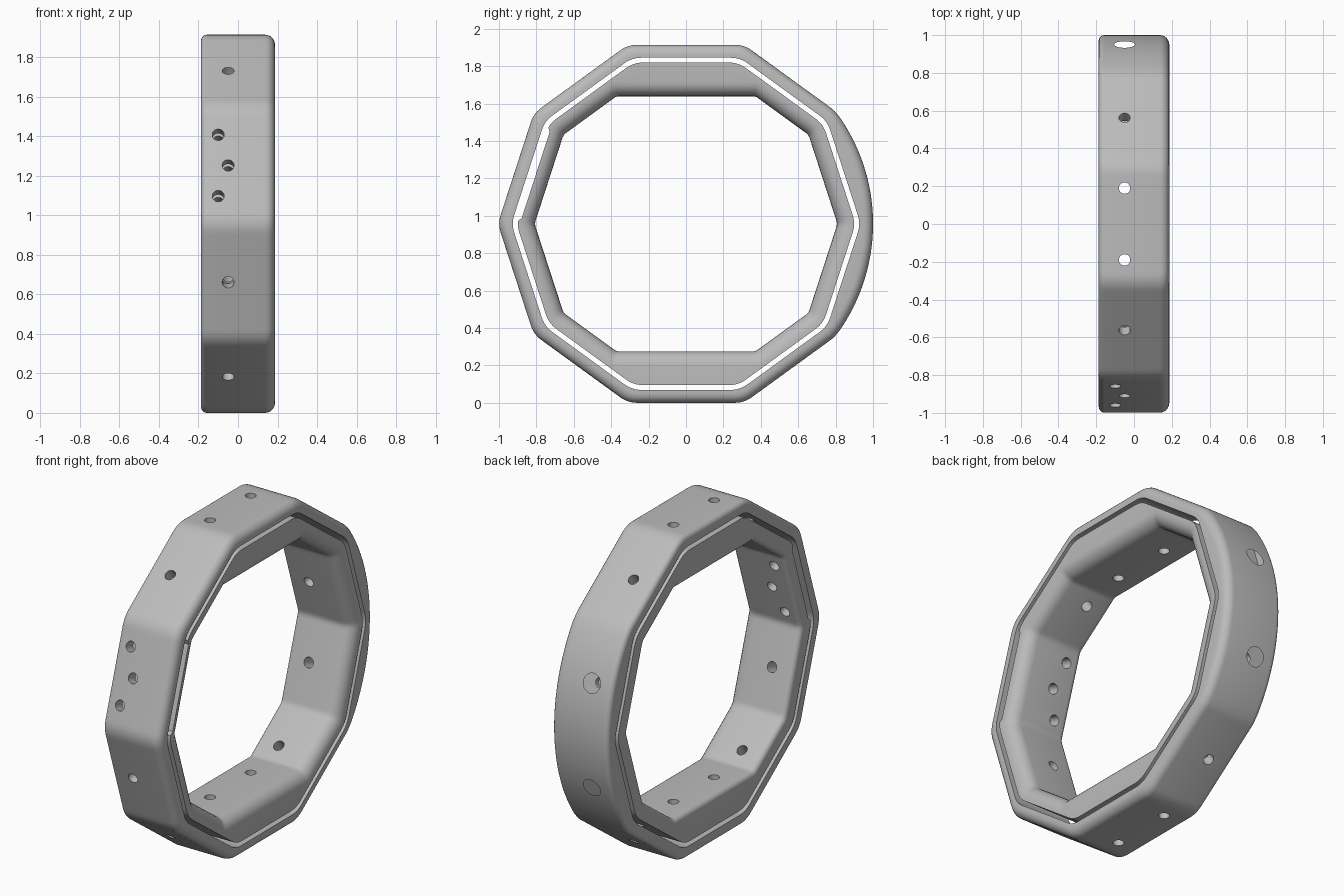
import bpy, bmesh
from math import radians, sin, cos, tan, atan, sqrt, pi
from mathutils import Matrix, Vector

cube = bpy.data.objects.get("Cube")
if cube:
    bpy.data.objects.remove(cube, do_unlink=True)

MID_Z = 0.957
HALF = radians(18)
STEPS = 360
WIDTH = 0.187

grey = bpy.data.materials.new("plain grey")
grey.use_nodes = True
grey.diffuse_color = (0.5, 0.5, 0.5, 1)
grey.node_tree.nodes["Principled BSDF"].inputs["Base Color"].default_value = (0.5, 0.5, 0.5, 1)


def decagon(deg, apothem, fillet):
    """Radius of a round-cornered decagon in the given direction."""
    t = radians(abs(deg % 36 - 18))          # angle from the face edge direction
    t = abs(t - 0) if deg % 36 != 18 else 0
    t = radians(abs((deg + 18) % 36 - 18))   # angle from the nearest corner
    flat = apothem - fillet
    if t > HALF - atan(flat * tan(HALF) / apothem):
        return apothem / cos(HALF - t)
    c = flat / cos(HALF)
    return c * cos(t) + sqrt(fillet ** 2 - (c * sin(t)) ** 2)


# Outlines: d moves the outline outwards
def band_outside(deg, d):
    r = decagon(deg, 0.957 + d, 0.15)
    return max(r, 1.0 + d) if deg < 36 or deg > 324 else r   # round back


def band_inside(deg, d):
    return decagon(deg, 0.888 + d, 0.15)


def liner_outside(deg, d):
    recess = 0.018 if 146 <= deg <= 178 else 0               # front pocket
    return decagon(deg, 0.862 + d - recess, 0.15)


def liner_inside(deg, d):
    s = abs(sin(radians(deg)))
    return min(decagon(deg, 0.77 + d, 0.05), (0.682 + d) / max(s, 0.01))


def rounded_side(outline, big, small, sign):
    """Cross-section points from -x to +x with a fillet at each end."""
    pts = []
    for i in range(7):
        a = i / 6 * pi / 2
        pts.append((outline, -sign * small * (1 - sin(a)), -WIDTH + small * (1 - cos(a))))
    for i in range(7):
        a = i / 6 * pi / 2
        pts.append((outline, -sign * big * (1 - cos(a)), WIDTH - big * (1 - sin(a))))
    return pts


def ring(name, section):
    bm = bmesh.new()
    loops = []
    for outline, d, x in section:
        loop = []
        for i in range(STEPS):
            deg = i * 360 / STEPS
            r = outline(deg, d)
            loop.append(bm.verts.new((x, r * cos(radians(deg)), MID_Z + r * sin(radians(deg)))))
        loops.append(loop)
    for a, b in zip(loops, loops[1:] + loops[:1]):
        for i in range(STEPS):
            j = (i + 1) % STEPS
            bm.faces.new((a[i], a[j], b[j], b[i]))
    bmesh.ops.recalc_face_normals(bm, faces=bm.faces)
    return finish(name, bm)


def finish(name, bm):
    mesh = bpy.data.meshes.new(name)
    bm.to_mesh(mesh)
    bm.free()
    mesh.materials.append(grey)
    obj = bpy.data.objects.new(name, mesh)
    bpy.context.collection.objects.link(obj)
    return obj


def drills(name, holes, radius, start, end):
    """Radial cylinders at (face angle, shift along the face, x)."""
    bm = bmesh.new()
    for deg, along, x in holes:
        a = radians(deg)
        out = Vector((0, cos(a), sin(a)))
        side = Vector((0, -sin(a), cos(a)))
        place = out * (start + end) / 2 + side * along + Vector((x, 0, MID_Z))
        turn = out.to_track_quat('Z', 'Y').to_matrix().to_4x4()
        bmesh.ops.create_cone(bm, cap_ends=True, segments=32, radius1=radius, radius2=radius,
                              depth=end - start, matrix=Matrix.Translation(place) @ turn)
    obj = finish(name, bm)
    obj.hide_render = True
    return obj


# The two nested rings
outer_band = ring("outer_band", rounded_side(band_outside, 0.05, 0.03, 1)
                  + [(band_inside, 0, WIDTH), (band_inside, 0, -WIDTH)])
inner_liner = ring("inner_liner", [(liner_outside, 0, WIDTH), (liner_outside, 0, -WIDTH)]
                   + rounded_side(liner_inside, 0.075, 0.03, -1))

# Screw holes through both rings, wider sockets at the back
HOLE_X = -0.05
holes = [(f, 0, HOLE_X) for f in (18, 54, 126, 162, 198, 234, 306, 342)]
holes += [(f, s, HOLE_X) for f in (90, 270) for s in (-0.19, 0.19)]
holes += [(162, s, -0.1) for s in (-0.163, 0.163)]
bores = drills("bore_cutter", holes, 0.03, 0.6, 1.1)
sockets = drills("socket_cutter", [(18, 0, HOLE_X), (342, 0, HOLE_X)], 0.055, 0.92, 1.1)

for obj, cutters in ((outer_band, (bores, sockets)), (inner_liner, (bores,))):
    bpy.ops.object.select_all(action='DESELECT')
    obj.select_set(True)
    bpy.context.view_layer.objects.active = obj
    for cutter in cutters:
        mod = obj.modifiers.new(cutter.name, 'BOOLEAN')
        mod.operation = 'DIFFERENCE'
        mod.solver = 'EXACT'
        mod.object = cutter
        bpy.ops.object.modifier_apply(modifier=mod.name)
    bpy.ops.object.shade_smooth_by_angle(angle=radians(30))

for cutter in (bores, sockets):
    bpy.data.objects.remove(cutter, do_unlink=True)
